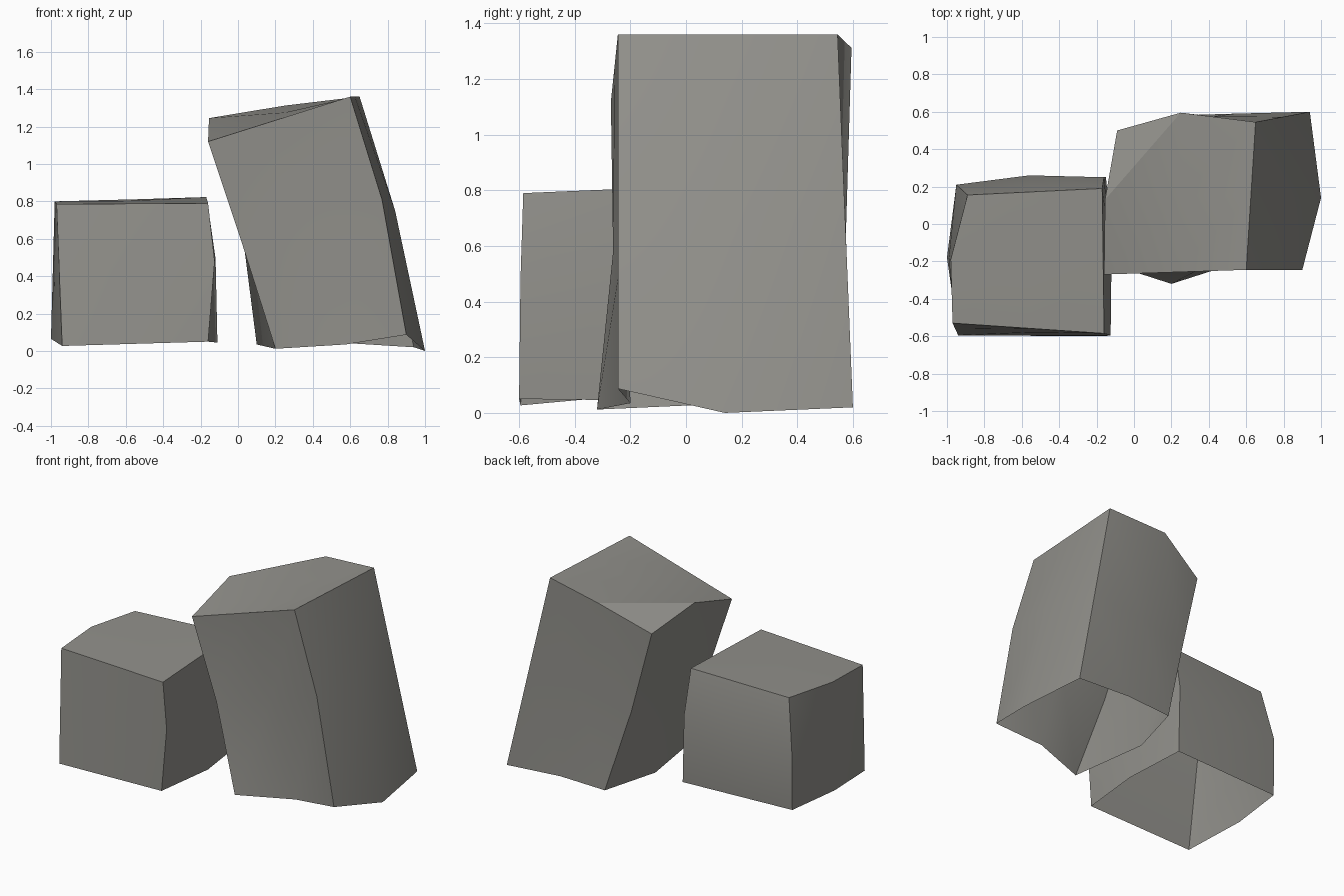
import bpy, bmesh, math
from itertools import product
from mathutils import Vector

if "Cube" in bpy.data.objects:
    bpy.data.objects.remove(bpy.data.objects["Cube"])

stone = bpy.data.materials.new("warm_grey_stone")
stone.diffuse_color = (0.285, 0.28, 0.258, 1)
stone.use_nodes = True
stone.node_tree.nodes["Principled BSDF"].inputs["Base Color"].default_value = stone.diffuse_color


def make_block(name, corners, mids, crease_corner=None):
    """Open-bottomed irregular box: 8 corners, bent edge midpoints, 2x2 quads per side.
    Keys are (i, j, k) steps 0..2 along x, y, z."""
    p = {k: Vector(v) for k, v in corners.items()}
    bent = {k: Vector(v) for k, v in mids.items()}
    # edge midpoints: straight unless given
    for key in product(range(3), repeat=3):
        if key.count(1) == 1:
            a = key.index(1)
            lo = key[:a] + (0,) + key[a + 1:]
            hi = key[:a] + (2,) + key[a + 1:]
            p[key] = bent.get(key, (p[lo] + p[hi]) / 2)
    # side centres: blended from the surrounding edges
    for key in product(range(3), repeat=3):
        if key.count(1) == 2:
            a, b = [n for n in range(3) if key[n] == 1]
            c = Vector()
            for da, db in product((0, 1, 2), repeat=2):
                q = list(key)
                q[a], q[b] = da, db
                if (da, db) != (1, 1):
                    c += p[tuple(q)] * (0.5 if 1 in (da, db) else -0.25)
            p[key] = bent.get(key, c)
    bm = bmesh.new()
    v = {k: bm.verts.new(co) for k, co in p.items()}
    middle = sum(p.values(), Vector()) / len(p)

    def face(keys):
        f = bm.faces.new([v[k] for k in keys])
        f.normal_update()
        if f.normal.dot(f.calc_center_median() - middle) < 0:
            f.normal_flip()

    for axis, side in ((0, 0), (0, 2), (1, 0), (1, 2), (2, 2)):
        for s, t in product((0, 1), repeat=2):
            quad = []
            for ds, dt in ((0, 0), (1, 0), (1, 1), (0, 1)):
                q = [s + ds, t + dt]
                q.insert(axis, side)
                quad.append(tuple(q))
            if axis == 2 and crease_corner in quad:
                # dropped corner folds along its own diagonal
                n = quad.index(crease_corner)
                r = quad[n:] + quad[:n]
                face([r[0], r[1], r[3]])
                face([r[1], r[2], r[3]])
            else:
                face(quad)
    loose = [x for x in bm.verts if not x.link_faces]
    bmesh.ops.delete(bm, geom=loose, context='VERTS')
    me = bpy.data.meshes.new(name)
    bm.to_mesh(me)
    bm.free()
    me.materials.append(stone)
    ob = bpy.data.objects.new(name, me)
    bpy.context.collection.objects.link(ob)
    bpy.ops.object.select_all(action='DESELECT')
    ob.select_set(True)
    bpy.context.view_layer.objects.active = ob
    bpy.ops.object.shade_smooth_by_angle(angle=math.radians(30))


# low block on the left
make_block("short_block", {
    (0, 0, 0): (-.94, -.595, .027), (2, 0, 0): (-.16, -.60, .05),
    (2, 2, 0): (-.15, .25, .06), (0, 2, 0): (-.95, .205, .065),
    (0, 0, 2): (-.97, -.53, .785), (2, 0, 2): (-.16, -.585, .79),
    (2, 2, 2): (-.17, .19, .823), (0, 2, 2): (-.89, .155, .80),
}, {
    (0, 1, 0): (-1.0, -.18, .065), (2, 1, 0): (-.11, -.17, .045),
    (0, 1, 2): (-.98, -.19, .80), (2, 0, 1): (-.125, -.595, .48),
    (0, 2, 1): (-.95, .21, .46), (2, 2, 1): (-.16, .25, .52),
    (1, 2, 1): (-.56, .26, .45), (0, 1, 1): (-.99, -.185, .43),
})

# tall leaning block on the right
make_block("tall_leaning_block", {
    (0, 0, 0): (.20, -.32, .012), (2, 0, 0): (.90, -.245, .087),
    (2, 2, 0): (.94, .60, .02), (0, 2, 0): (.21, .58, .033),
    (0, 0, 2): (-.16, -.27, 1.12), (2, 0, 2): (.60, -.245, 1.36),
    (2, 2, 2): (.65, .545, 1.36), (0, 2, 2): (-.09, .50, 1.155),
}, {
    (0, 1, 0): (.10, .19, .035), (1, 0, 0): (.575, -.20, .035),
    (2, 1, 0): (1.0, .14, 0), (1, 2, 0): (.54, .59, .045),
    (0, 1, 2): (-.155, .13, 1.245), (1, 2, 2): (.25, .595, 1.312),
    (0, 0, 1): (.02, -.262, .58), (2, 0, 1): (.77, -.245, .81),
    (0, 2, 1): (.05, .52, .595), (2, 1, 1): (.84, .16, .75),
    (0, 1, 1): (.03, .16, .58), (1, 2, 1): (.42, .575, .65),
    (1, 1, 2): (.25, .15, 1.275),
}, crease_corner=(0, 2, 2))
